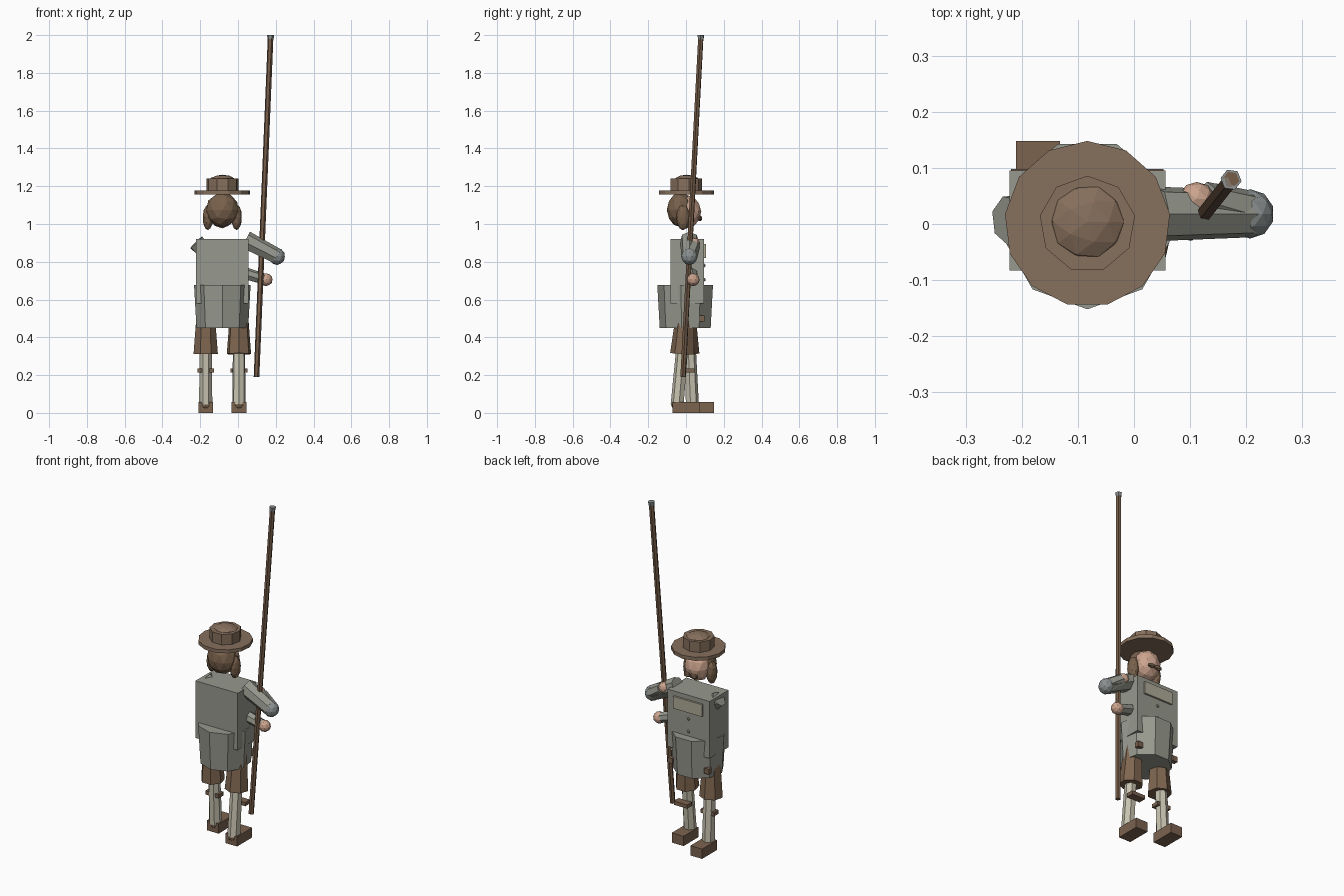
import bpy
from math import pi
from mathutils import Vector

cube = bpy.data.objects.get("Cube")
if cube:
    bpy.data.objects.remove(cube)

CX = -0.083  # centre line of the body


def material(name, r, g, b):
    m = bpy.data.materials.new(name)
    m.use_nodes = True
    m.diffuse_color = (r, g, b, 1)
    m.node_tree.nodes["Principled BSDF"].inputs["Base Color"].default_value = (r, g, b, 1)
    return m


FELT = material("hat_felt", 0.24, 0.16, 0.107)
HAIR = material("hair_brown", 0.19, 0.12, 0.072)
SKIN = material("skin", 0.6, 0.37, 0.27)
COAT = material("coat_grey", 0.31, 0.315, 0.27)
TRIM = material("pale_linen", 0.43, 0.41, 0.31)
SOCK = material("stocking", 0.57, 0.54, 0.43)
CLOTH = material("breeches_brown", 0.21, 0.132, 0.08)
LEATHER = material("leather", 0.2, 0.125, 0.078)
WOOD = material("pole_wood", 0.18, 0.108, 0.065)
STEEL = material("steel_grey", 0.26, 0.28, 0.28)


def finish(name, mat):
    ob = bpy.context.object
    ob.name = name
    ob.data.materials.append(mat)
    return ob


def box(name, mat, centre, size):
    bpy.ops.mesh.primitive_cube_add(size=1, location=centre)
    bpy.context.object.scale = size
    return finish(name, mat)


def ball(name, mat, centre, radii, detail=2):
    bpy.ops.mesh.primitive_ico_sphere_add(subdivisions=detail, radius=1, location=centre)
    bpy.context.object.scale = radii
    return finish(name, mat)


def upright(name, mat, sides, r_low, r_top, z_low, z_top, turn=0):
    bpy.ops.mesh.primitive_cone_add(vertices=sides, radius1=r_low, radius2=r_top, depth=z_top - z_low,
                                    location=(CX, 0, (z_low + z_top) / 2), rotation=(0, 0, turn))
    return finish(name, mat)


def limb(name, mat, a, b, r_a, r_b, sides=7):
    a, b = Vector(a), Vector(b)
    bpy.ops.mesh.primitive_cone_add(vertices=sides, radius1=r_a, radius2=r_b,
                                    depth=(b - a).length, location=(a + b) / 2)
    ob = bpy.context.object
    ob.rotation_euler = (b - a).to_track_quat('Z', 'Y').to_euler()
    return finish(name, mat)


# Hat
upright("hat_brim", FELT, 13, 0.148, 0.148, 1.157, 1.178)
upright("hat_crown", FELT, 9, 0.086, 0.086, 1.17, 1.24)
ball("hat_dome", FELT, (CX, 0.004, 1.225), (0.072, 0.072, 0.036))

# Head, hair and moustache
ball("head", SKIN, (CX, 0.005, 1.065), (0.076, 0.076, 0.088))
ball("hair_back", HAIR, (CX, -0.03, 1.075), (0.088, 0.072, 0.092))
for side, s in (("left", 1), ("right", -1)):
    ball(side + "_hair_lock", HAIR, (CX + s * 0.076, -0.016, 1.035), (0.028, 0.036, 0.068))
    ball(side + "_moustache", HAIR, (CX + s * 0.022, 0.074, 1.03), (0.026, 0.014, 0.016), 1)

# Coat
box("coat_body", COAT, (CX, 0.006, 0.75), (0.278, 0.178, 0.34))
upright("coat_skirt", COAT, 9, 0.139, 0.152, 0.45, 0.677, pi)
box("collar_plate", TRIM, (CX, 0.098, 0.857), (0.19, 0.016, 0.072))
for i, z in enumerate((0.78, 0.705)):
    ball(f"coat_button_{i + 1}", TRIM, (CX, 0.096, z), (0.01, 0.01, 0.01), 1)

# Legs: the left one steps back, the right one forward
for side, s, ankle, knee in (("left", 1, -0.045, -0.018), ("right", -1, 0.032, 0.005)):
    x = CX + s * 0.088
    limb(side + "_breeches", CLOTH, (x, knee, 0.312), (x, 0, 0.57), 0.066, 0.046)
    limb(side + "_stocking", SOCK, (x, ankle, 0.045), (x, -s * 0.02, 0.33), 0.036, 0.033)
    ball(side + "_heel", LEATHER, (x, ankle, 0.042), (0.034, 0.034, 0.028))
    box(side + "_shoe", LEATHER, (x, ankle + 0.045, 0.029), (0.078, 0.142, 0.058))
    box(side + "_garter", LEATHER, (x, 0.022, 0.225), (0.088, 0.046, 0.022))
    box(side + "_pouch", LEATHER, (CX + s * 0.12, 0.085, 0.5), (0.032, 0.026, 0.032))

# Left arm: bent, upper hand on the pole
elbow = (0.207, 0.018, 0.828)
grip = (0.112, 0.045, 0.895)
limb("left_upper_arm", COAT, (0.04, 0.018, 0.915), elbow, 0.05, 0.043)
ball("left_elbow", STEEL, elbow, (0.043, 0.044, 0.045))
limb("left_forearm", COAT, elbow, (0.125, 0.042, 0.885), 0.042, 0.034)
ball("left_hand", SKIN, grip, (0.032, 0.03, 0.032))

# Right arm: reaches across to the pole
elbow = (-0.1, 0.02, 0.78)
low_grip = (0.148, 0.038, 0.705)
limb("right_upper_arm", COAT, (-0.222, 0.006, 0.902), elbow, 0.045, 0.04)
ball("right_elbow", STEEL, elbow, (0.04, 0.04, 0.04))
limb("right_forearm", COAT, elbow, (0.14, 0.037, 0.707), 0.036, 0.03)
ball("right_hand", SKIN, low_grip, (0.036, 0.034, 0.034))

# Pole with a steel tip
foot, tip = Vector((0.098, -0.016, 0.19)), Vector((0.173, 0.079, 2.0))
limb("pole", WOOD, foot, tip, 0.015, 0.015, 6)
limb("pole_tip", STEEL, foot.lerp(tip, 0.988), tip, 0.016, 0.019, 6)
